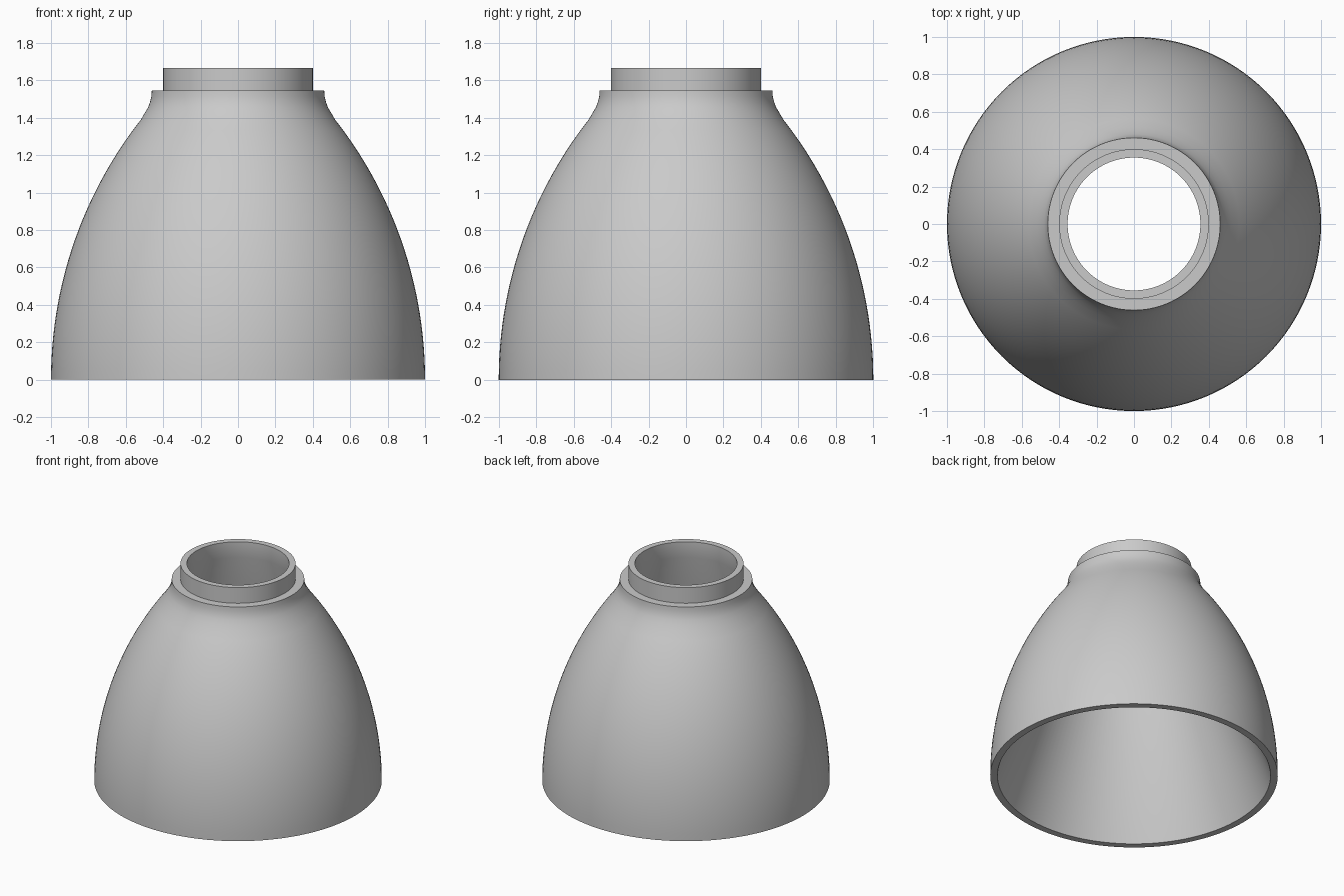
import bpy
import bmesh
from math import sqrt, pi, radians
from mathutils import Vector

cube = bpy.data.objects.get("Cube")
if cube:
    bpy.data.objects.remove(cube, do_unlink=True)

grey = bpy.data.materials.new("plain grey")
grey.use_nodes = True
colour = (0.59, 0.59, 0.59, 1)
grey.diffuse_color = colour
grey.node_tree.nodes["Principled BSDF"].inputs["Base Color"].default_value = colour

BOW = 2.25      # radius of the bowed outer wall
STEPS = 24


def bowed_wall(radius, top):
    """Profile points up a circular arc that is vertical at the base."""
    centre = 1 - radius
    heights = [top * i / STEPS for i in range(STEPS + 1)]
    return [(centre + sqrt(radius ** 2 - z ** 2), z) for z in heights]


def lathe(name, profile, segments=128):
    """Spin a closed (radius, height) profile around the z axis."""
    bm = bmesh.new()
    verts = [bm.verts.new((r, 0, z)) for r, z in profile]
    edges = [bm.edges.new((verts[i - 1], verts[i])) for i in range(len(verts))]
    bmesh.ops.spin(bm, geom=verts + edges, cent=Vector(), axis=(0, 0, 1),
                   angle=2 * pi, steps=segments, use_duplicate=False)
    bmesh.ops.remove_doubles(bm, verts=bm.verts, dist=0.0001)
    bmesh.ops.recalc_face_normals(bm, faces=bm.faces)
    mesh = bpy.data.meshes.new(name)
    bm.to_mesh(mesh)
    bm.free()
    mesh.materials.append(grey)
    obj = bpy.data.objects.new(name, mesh)
    bpy.context.collection.objects.link(obj)
    bpy.ops.object.select_all(action="DESELECT")
    obj.select_set(True)
    bpy.context.view_layer.objects.active = obj
    bpy.ops.object.shade_smooth_by_angle(angle=radians(30))
    return obj


# Outer wall, flared collar with a flat shoulder, neck ring, then the conical bore
outer = bowed_wall(BOW, 1.39)
collar = [(0.499, 1.425), (0.481, 1.455), (0.47, 1.485), (0.463, 1.515), (0.461, 1.546)]
neck = [(0.4, 1.546), (0.4, 1.666), (0.355, 1.666)]
bore = [(0.355, 1.546), (0.95, 0)]
lathe("lamp_shade", outer + collar + neck + bore)
